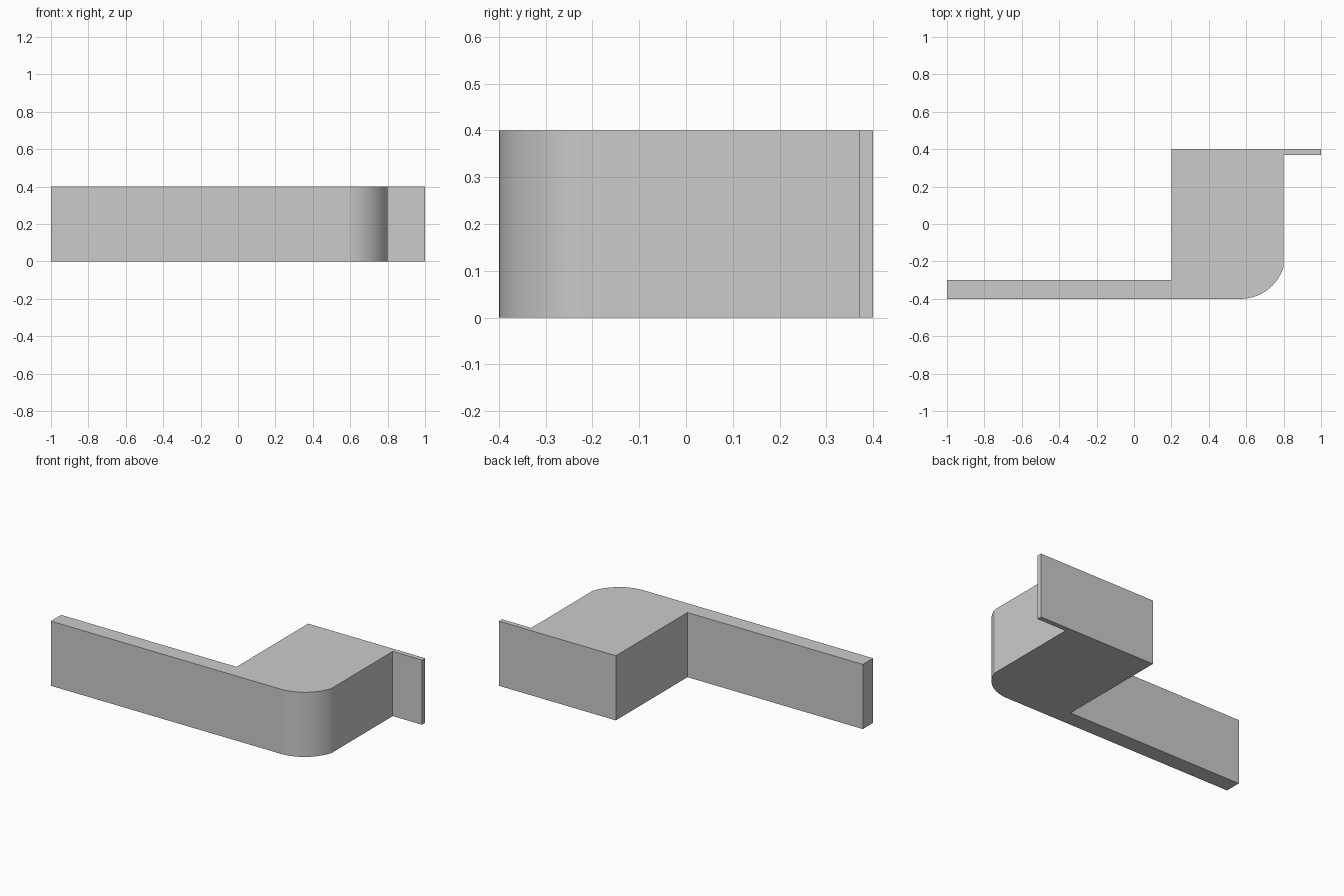
import bpy
import bmesh
from math import asin, cos, sin, pi

HEIGHT = 0.4

cube = bpy.data.objects.get("Cube")
if cube:
    bpy.data.objects.remove(cube, do_unlink=True)

# Plain grey material
grey = bpy.data.materials.new("plain_grey")
grey.use_nodes = True
colour = (0.6, 0.6, 0.6, 1)
grey.diffuse_color = colour
grey.node_tree.nodes["Principled BSDF"].inputs["Base Color"].default_value = colour


def extrude_profile(name, points):
    """Raise a counter-clockwise plan outline to the full height."""
    bm = bmesh.new()
    base = bm.faces.new([bm.verts.new((x, y, 0)) for x, y in points])
    top = bmesh.ops.extrude_face_region(bm, geom=[base], use_keep_orig=True)["geom"]
    bmesh.ops.translate(bm, vec=(0, 0, HEIGHT),
                        verts=[v for v in top if isinstance(v, bmesh.types.BMVert)])
    bmesh.ops.recalc_face_normals(bm, faces=bm.faces)
    mesh = bpy.data.meshes.new(name)
    bm.to_mesh(mesh)
    bm.free()
    mesh.materials.append(grey)
    obj = bpy.data.objects.new(name, mesh)
    bpy.context.collection.objects.link(obj)
    return obj


# Rounded front corner: tangent to the front wall, cut off by the side wall
cx, cy, radius, side, steps = 0.57, -0.16, 0.24, 0.8, 24
sweep = asin((side - cx) / radius)
corner = [(cx + radius * sin(sweep * i / steps), cy - radius * cos(sweep * i / steps))
          for i in range(steps + 1)]

# One continuous plan: long thin front wall, block, short thin rear flange
wall_and_block = extrude_profile("wall_with_block_and_flange", [
    (-1, -0.4), *corner,
    (side, 0.37), (1, 0.37), (1, 0.4),
    (0.2, 0.4), (0.2, -0.3), (-1, -0.3),
])

# Smooth the rounded corner, keep the other edges sharp
bpy.ops.object.select_all(action="DESELECT")
wall_and_block.select_set(True)
bpy.context.view_layer.objects.active = wall_and_block
bpy.ops.object.shade_smooth_by_angle(angle=pi / 18)
